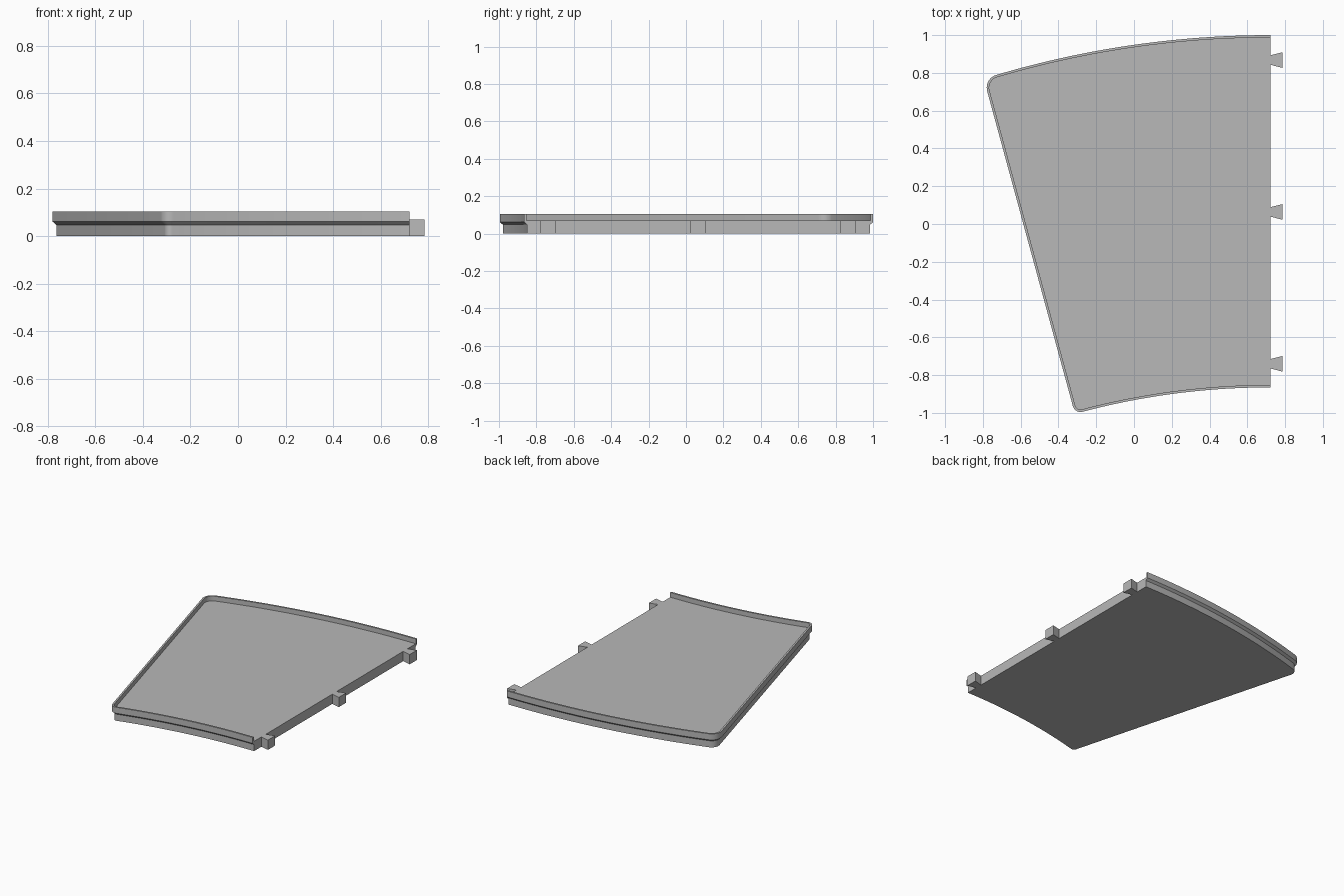
import bpy, bmesh, math
from mathutils import Vector

cube = bpy.data.objects.get("Cube")
if cube:
    bpy.data.objects.remove(cube)

grey = bpy.data.materials.new("plain_grey")
grey.use_nodes = True
colour = (0.48, 0.48, 0.48, 1)
grey.diffuse_color = colour
grey.node_tree.nodes["Principled BSDF"].inputs["Base Color"].default_value = colour

EDGE_X = 0.722              # straight joining edge
FLOOR_Z, RIM_Z = 0.07, 0.104
BACK_Y, BACK_R = 1.0, 5.1   # long outer arc
FRONT_Y, FRONT_R = -0.865, 3.9
SIDE_X, SIDE_SLOPE = -0.586, -0.272


def arc_y(x, top, radius):
    dx = EDGE_X - x
    return top - radius + math.sqrt(radius * radius - dx * dx)


def arc(x_start, x_end, top, radius, steps=32):
    xs = [x_start + (x_end - x_start) * i / steps for i in range(steps + 1)]
    return [Vector((x, arc_y(x, top, radius))) for x in xs]


def fillet(a, corner, b, steps=10):
    """Quarter round between a and b around a nearly square corner."""
    c = a + b - corner
    turns = [math.pi / 2 * i / steps for i in range(1, steps)]
    return [c + (a - c) * math.cos(t) + (b - c) * math.sin(t) for t in turns]


def outline(inset):
    """Open path from the front end of the joining edge round to the back end."""
    front = (FRONT_Y + inset, FRONT_R + inset)
    back = (BACK_Y - inset, BACK_R - inset)
    side = SIDE_X + inset * math.hypot(1, SIDE_SLOPE)

    def meet(curve):
        y = curve[0]
        for _ in range(30):
            y = arc_y(side + SIDE_SLOPE * y, *curve)
        return Vector((side + SIDE_SLOPE * y, y))

    low, high = meet(front), meet(back)
    up = (high - low).normalized()
    r_low, r_high = 0.042 - inset, 0.068 - inset
    front_arc = arc(EDGE_X, low.x + r_low * 0.97, *front)
    back_arc = arc(high.x + r_high * 0.96, EDGE_X, *back)
    s1, s2 = low + up * r_low, high - up * r_high
    return (front_arc + fillet(front_arc[-1], low, s1) + [s1, s2]
            + fillet(s2, high, back_arc[0]) + back_arc)


def finish(name, bm):
    bmesh.ops.recalc_face_normals(bm, faces=bm.faces)
    mesh = bpy.data.meshes.new(name)
    bm.to_mesh(mesh)
    bm.free()
    mesh.materials.append(grey)
    obj = bpy.data.objects.new(name, mesh)
    bpy.context.collection.objects.link(obj)
    bpy.ops.object.select_all(action="DESELECT")
    obj.select_set(True)
    bpy.context.view_layer.objects.active = obj
    bpy.ops.object.shade_smooth_by_angle(angle=math.radians(25))


# Tray: narrower base, flared lip, raised rim and floor
profile = [(0.016, 0), (0.016, 0.047), (0, 0.061),
           (0, RIM_Z), (0.013, RIM_Z), (0.013, FLOOR_Z)]
bm = bmesh.new()
rings = [[bm.verts.new((p.x, p.y, z)) for p in outline(inset)]
         for inset, z in profile]
for lower, upper in zip(rings, rings[1:]):
    for i in range(len(lower) - 1):
        bm.faces.new((lower[i], lower[i + 1], upper[i + 1], upper[i]))
bm.faces.new(rings[0])
bm.faces.new(rings[-1])
bm.faces.new([r[0] for r in rings] + [r[-1] for r in reversed(rings)])
finish("tray", bm)

# Dovetail tabs along the joining edge
for name, y in (("front", -0.74), ("middle", 0.064), ("back", 0.868)):
    bm = bmesh.new()
    plan = [(EDGE_X, -0.025), (0.785, -0.041), (0.785, 0.041), (EDGE_X, 0.025)]
    face = bm.faces.new([bm.verts.new((x, y + dy, 0)) for x, dy in plan])
    new = bmesh.ops.extrude_face_region(bm, geom=[face])["geom"]
    bmesh.ops.translate(bm, vec=(0, 0, FLOOR_Z),
                        verts=[v for v in new if isinstance(v, bmesh.types.BMVert)])
    finish(name + "_dovetail_tab", bm)
